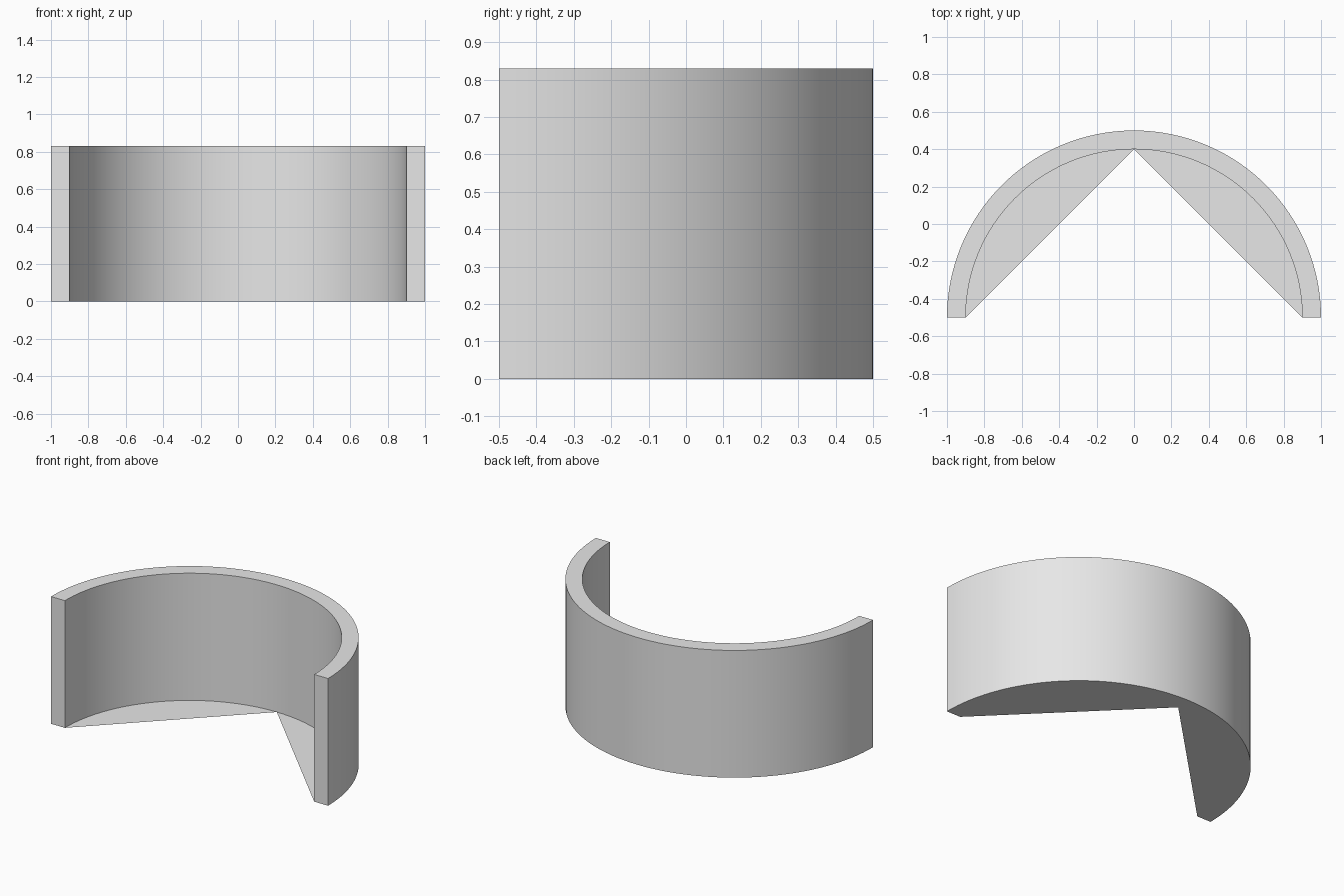
import bpy, bmesh, math

cube = bpy.data.objects.get("Cube")
if cube:
    bpy.data.objects.remove(cube, do_unlink=True)

HEIGHT = 0.83
OUTER, INNER = 1.0, 0.9
CENTRE_Y = -0.5
N = 64

grey = bpy.data.materials.new("light grey")
grey.use_nodes = True
colour = (0.8, 0.8, 0.8, 1)
grey.diffuse_color = colour
grey.node_tree.nodes["Principled BSDF"].inputs["Base Color"].default_value = colour

bm = bmesh.new()


def arc(radius, z):
    """Half circle of vertices running from left to right over the back."""
    angles = [math.pi * i / N for i in range(N + 1)]
    return [bm.verts.new((radius * math.cos(a), CENTRE_Y + radius * math.sin(a), z))
            for a in angles]


out_low, out_top = arc(OUTER, 0), arc(OUTER, HEIGHT)
in_low, in_top = arc(INNER, 0), arc(INNER, HEIGHT)

# Curved wall: outside, inside and rim
for a, b in ((out_low, out_top), (out_top, in_top), (in_top, in_low)):
    for i in range(N):
        bm.faces.new((a[i], a[i + 1], b[i + 1], b[i]))

# Flat front ends of the wall
for a, b, k in ((in_low, out_low, 0), (out_low, in_low, N)):
    top_a, top_b = (in_top, out_top) if k == 0 else (out_top, in_top)
    bm.faces.new((a[k], b[k], top_b[k], top_a[k]))

# Thin floor with a V-shaped notch reaching the back of the inside
bm.faces.new(out_low[::-1] + [in_low[0], in_low[N // 2], in_low[N]])

mesh = bpy.data.meshes.new("curved_wall")
bm.to_mesh(mesh)
bm.free()
mesh.materials.append(grey)
wall = bpy.data.objects.new("curved_wall", mesh)
bpy.context.collection.objects.link(wall)

bpy.ops.object.select_all(action='DESELECT')
wall.select_set(True)
bpy.context.view_layer.objects.active = wall
bpy.ops.object.shade_smooth_by_angle(angle=math.radians(30))
